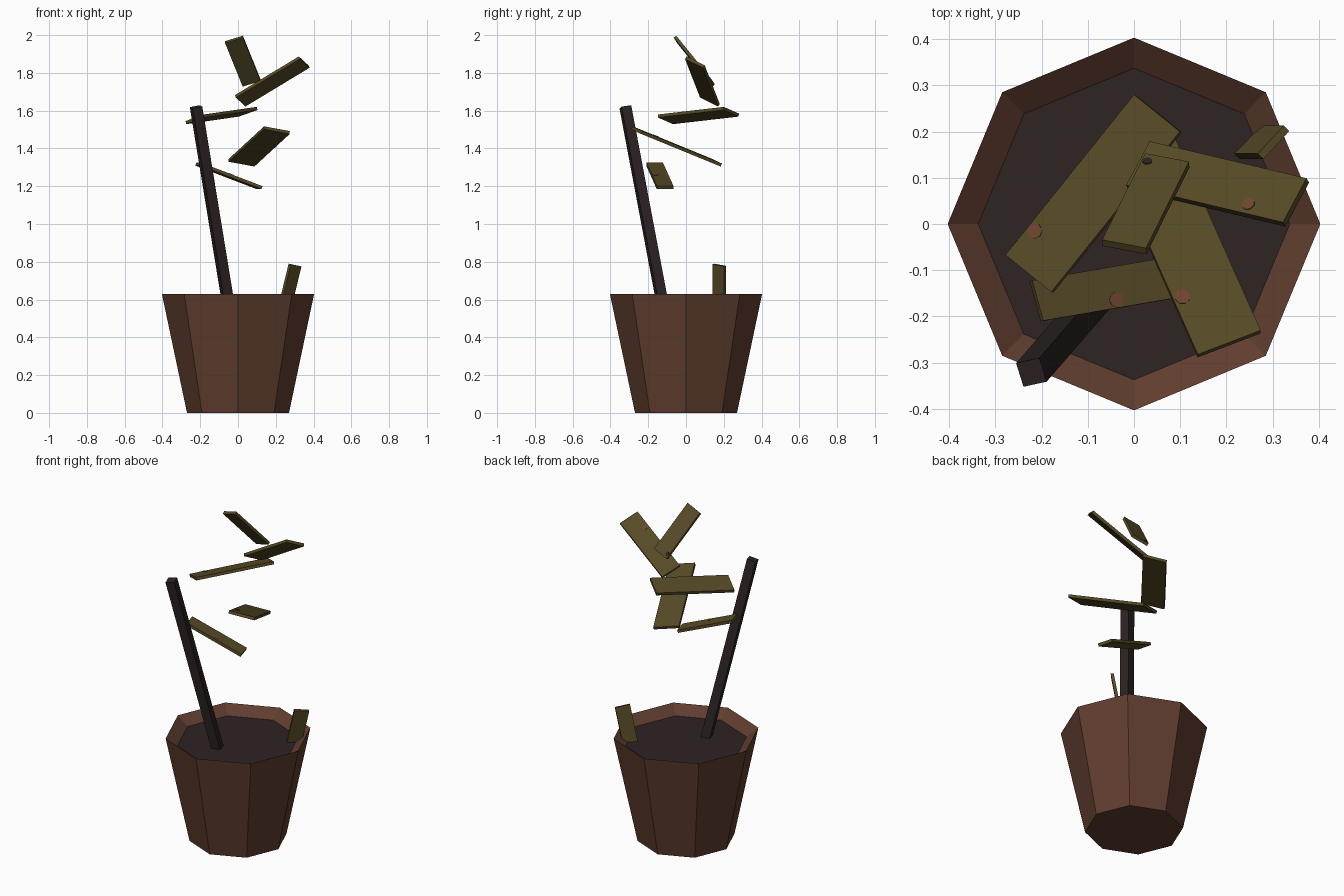
import bpy
import bmesh
import math
from mathutils import Vector

cube = bpy.data.objects.get("Cube")
if cube:
    bpy.data.objects.remove(cube, do_unlink=True)


def material(name, r, g, b):
    """Flat colour given as 0-255 screen values, stored as linear."""
    col = [((c / 255 + 0.055) / 1.055) ** 2.4 for c in (r, g, b)] + [1.0]
    mat = bpy.data.materials.new(name)
    mat.use_nodes = True
    mat.diffuse_color = col
    bsdf = mat.node_tree.nodes["Principled BSDF"]
    bsdf.inputs["Base Color"].default_value = col
    bsdf.inputs["Roughness"].default_value = 1.0
    return mat


CLAY = material("clay brown", 96, 61, 47)
SOIL = material("dark soil", 46, 35, 36)
BARK = material("dark bark", 44, 34, 34)
LEAF = material("olive leaf", 86, 74, 38)
BLUSH = material("withered spot", 112, 68, 48)


def loft(name, rings, mats, cap_mat=0):
    """Join equal rings of points into a closed solid."""
    bm = bmesh.new()
    loops = [[bm.verts.new(p) for p in ring] for ring in rings]
    n = len(loops[0])
    for a, b in zip(loops, loops[1:]):
        for i in range(n):
            j = (i + 1) % n
            bm.faces.new((a[i], a[j], b[j], b[i]))
    bm.faces.new(loops[0][::-1])
    top = bm.faces.new(loops[-1])
    top.material_index = cap_mat
    bmesh.ops.recalc_face_normals(bm, faces=bm.faces)
    mesh = bpy.data.meshes.new(name)
    bm.to_mesh(mesh)
    bm.free()
    for m in mats:
        mesh.materials.append(m)
    obj = bpy.data.objects.new(name, mesh)
    bpy.context.collection.objects.link(obj)
    return obj


def octagon(radius, z):
    return [(radius * math.cos(i * math.pi / 4), radius * math.sin(i * math.pi / 4), z)
            for i in range(8)]


def leaf(name, start, end, side, spots=(), thick=0.017):
    """Thin slab: start to end is its length, start to side its width."""
    start, end, side = Vector(start), Vector(end), Vector(side)
    length, width = end - start, side - start
    normal = length.cross(width).normalized()
    if normal.z < 0:
        normal.negate()
    top = [start, end, end + width, side]
    loft(name, [[p - normal * thick for p in top], top], [LEAF])
    # Painted spots as thin plates on the upper face
    ax = length.normalized()
    ay = normal.cross(ax)
    for k, (u, v, r, mat) in enumerate(spots):
        mid = start + length * u + width * v
        disc = [mid + r * (ax * math.cos(t) + ay * math.sin(t))
                for t in (i * math.pi / 4 for i in range(8))]
        loft(f"{name}_spot_{k + 1}", [disc, [p + normal * 0.002 for p in disc]], [mat])


# Pot with a sloped inner rim and a flat bed of soil
loft("pot", [octagon(0.27, 0), octagon(0.403, 0.63), octagon(0.337, 0.58)],
     [CLAY, SOIL], cap_mat=1)

# Leaning square stem, cut square to its own axis
base, tip = Vector((-0.047, -0.119, 0.55)), Vector((-0.222, -0.321, 1.62))
axis = tip - base


def square_cut(centre):
    ring = []
    for ox, oy in ((-0.033, 0.02), (0.017, 0.031), (0.033, -0.02), (-0.017, -0.031)):
        drop = -(ox * axis.x + oy * axis.y) / axis.z
        ring.append(centre + Vector((ox, oy, drop)))
    return ring


loft("stem", [square_cut(base), square_cut(tip)], [BARK])

# Floating leaves
leaf("left_leaf", (-0.278, -0.067, 1.545), (0, 0.28, 1.585), (-0.179, -0.147, 1.58),
     [(0.18, 0.13, 0.017, BLUSH)])
leaf("upper_leaf", (0.034, 0.179, 1.635), (0.373, 0.099, 1.84), (-0.017, 0.084, 1.682),
     [(0.75, 0.8, 0.015, BLUSH)])
leaf("top_leaf", (-0.069, -0.034, 1.968), (0.024, 0.153, 1.738), (0.026, -0.052, 1.997),
     [(0.92, 0.13, 0.011, BARK)])
leaf("middle_leaf", (0.138, -0.282, 1.517), (-0.049, 0.138, 1.345), (0.274, -0.23, 1.492),
     [(0.28, 0.14, 0.017, BLUSH)])
leaf("lower_leaf", (-0.196, -0.209, 1.325), (0.13, -0.153, 1.2), (-0.22, -0.122, 1.325),
     [(0.5, 0.2, 0.017, BLUSH)])

# Leaf stuck upright in the soil
leaf("fallen_leaf", (0.212, 0.152, 0.56), (0.268, 0.152, 0.79), (0.268, 0.213, 0.548))
